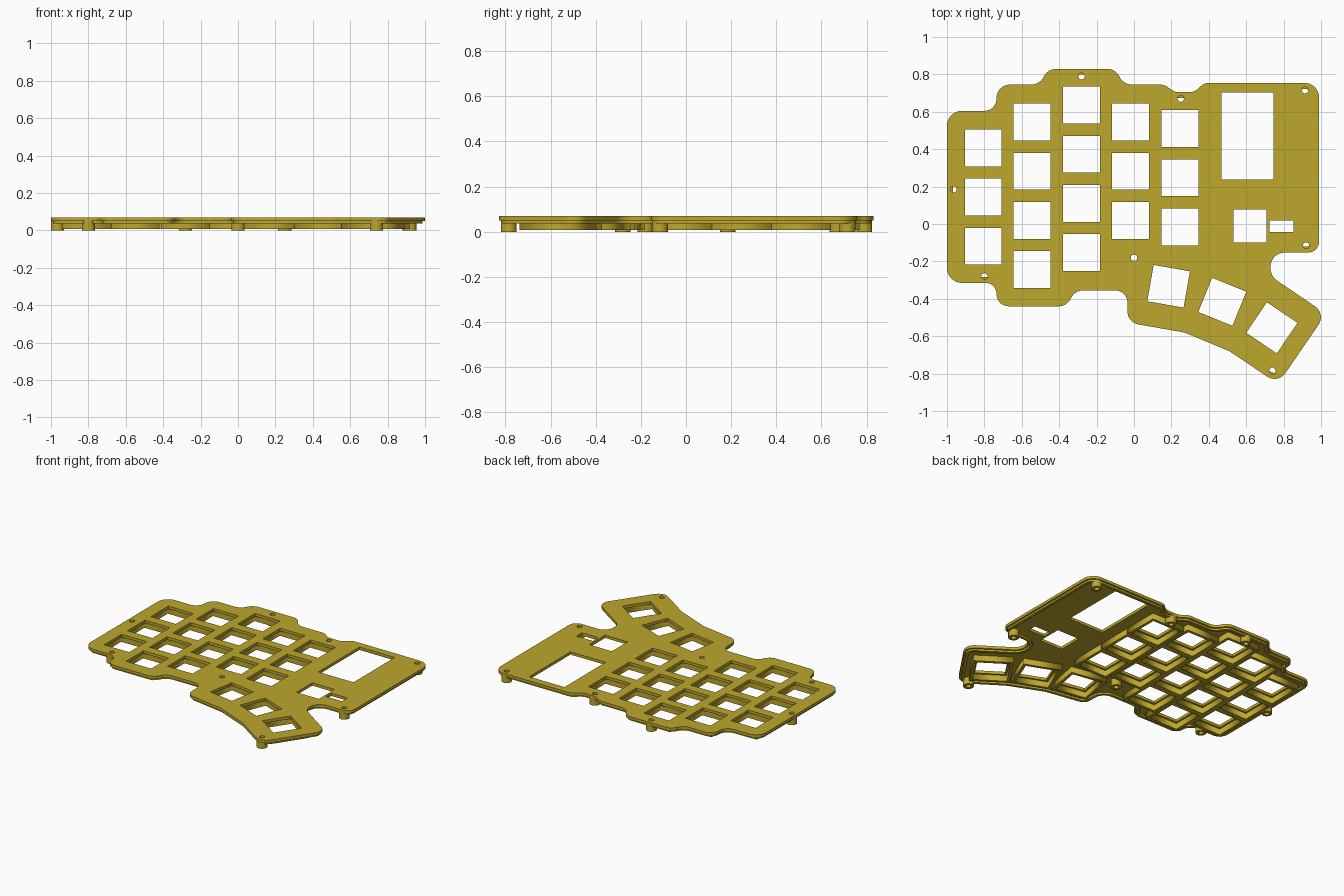
import bpy, math
from mathutils import Vector

if "Cube" in bpy.data.objects:
    bpy.data.objects.remove(bpy.data.objects["Cube"])

mat = bpy.data.materials.new("mustard_yellow")
mat.diffuse_color = (0.515, 0.386, 0.026, 1)
mat.use_nodes = True
mat.node_tree.nodes["Principled BSDF"].inputs["Base Color"].default_value = mat.diffuse_color

PLATE_TOP, PLATE_BASE, LIP_BASE, FRAME_BASE = 0.07, 0.05, 0.037, 0.008


def extrude_loops(name, loops, z0, z1, smooth=False):
    """Solid from an outer loop plus hole loops, filled even-odd."""
    cu = bpy.data.curves.new(name, 'CURVE')
    cu.dimensions = '2D'
    cu.fill_mode = 'BOTH'
    cu.extrude = (z1 - z0) / 2
    for loop in loops:
        sp = cu.splines.new('POLY')
        sp.points.add(len(loop) - 1)
        for p, c in zip(sp.points, loop):
            p.co = (c[0], c[1], 0, 1)
        sp.use_cyclic_u = True
    ob = bpy.data.objects.new(name, cu)
    bpy.context.collection.objects.link(ob)
    ob.location.z = (z0 + z1) / 2
    bpy.ops.object.select_all(action='DESELECT')
    ob.select_set(True)
    bpy.context.view_layer.objects.active = ob
    bpy.ops.object.convert(target='MESH')
    ob = bpy.context.view_layer.objects.active
    ob.data.materials.clear()
    ob.data.materials.append(mat)
    if smooth:
        bpy.ops.object.shade_smooth_by_angle(angle=math.radians(35))
    return ob


def rounded(corners, steps=8):
    """Fillet every (x, y, radius) corner."""
    out, n = [], len(corners)
    for i, (x, y, r) in enumerate(corners):
        p = Vector((x, y))
        a = (Vector(corners[i - 1][:2]) - p).normalized()
        b = (Vector(corners[(i + 1) % n][:2]) - p).normalized()
        half = a.angle(b) / 2
        if r == 0:
            out.append(p)
            continue
        centre = p + (a + b).normalized() * (r / math.sin(half))
        t = r / math.tan(half)
        s, e = p + a * t - centre, p + b * t - centre
        turn = math.atan2(s.x * e.y - s.y * e.x, s.dot(e))
        a0 = math.atan2(s.y, s.x)
        for k in range(steps + 1):
            g = a0 + turn * k / steps
            out.append(centre + Vector((math.cos(g), math.sin(g))) * r)
    return out


def inset(loop, d):
    """Offset a clockwise loop inwards."""
    out, n = [], len(loop)
    for i, p in enumerate(loop):
        t = (loop[(i + 1) % n] - loop[i - 1]).normalized()
        out.append(p + Vector((t.y, -t.x)) * d)
    return out


def rect(cx, cy, w, h, deg=0):
    c, s = math.cos(math.radians(deg)), math.sin(math.radians(deg))
    return [(cx + u * w / 2 * c - v * h / 2 * s, cy + u * w / 2 * s + v * h / 2 * c)
            for u, v in ((-1, -1), (1, -1), (1, 1), (-1, 1))]


def circle(cx, cy, r, n=24):
    return [(cx + r * math.cos(math.tau * k / n), cy + r * math.sin(math.tau * k / n))
            for k in range(n)]


# Stepped outline, clockwise from the left edge: x, y, corner radius
outline = rounded([
    (-1, 0.605, 0.08), (-0.735, 0.605, 0.065), (-0.735, 0.745, 0.07),
    (-0.505, 0.745, 0.075), (-0.46, 0.83, 0.075), (-0.10, 0.83, 0.075),
    (-0.055, 0.745, 0.075), (0.165, 0.745, 0.07), (0.215, 0.705, 0.07),
    (0.325, 0.705, 0.07), (0.375, 0.755, 0.07), (0.99, 0.755, 0.08),
    (0.99, -0.153, 0.06), (0.73, -0.153, 0.075), (0.73, -0.279, 0.08),
    (1.027, -0.48, 0.07), (0.77, -0.855, 0.07), (0.51, -0.68, 0.1),
    (0.27, -0.58, 0.1), (-0.035, -0.527, 0.07), (-0.035, -0.355, 0.065),
    (-0.315, -0.355, 0.07), (-0.36, -0.44, 0.07), (-0.735, -0.44, 0.065),
    (-0.735, -0.315, 0.058), (-1, -0.315, 0.08)])

# Key positions: staggered columns (x, top y, rows) plus fanned thumb keys
PITCH, HOLE = 0.263, 0.197
keys = [(x, y - PITCH * r, 0) for x, y, rows in
        ((-0.806, 0.407, 3), (-0.545, 0.545, 4), (-0.281, 0.636, 4),
         (-0.019, 0.545, 3), (0.246, 0.51, 3)) for r in range(rows)]
keys += [(0.185, -0.333, -10), (0.472, -0.416, -22), (0.737, -0.555, -34)]

posts = [(-0.965, 0.185), (-0.80, -0.28), (-0.28, 0.79), (0.25, 0.67),
         (0.915, 0.715), (0.92, -0.115), (0.74, -0.785), (0.0, -0.18)]

# Top plate with key, module and screw openings
openings = [rect(x, y, HOLE, HOLE, a) for x, y, a in keys]
openings += [rect(0.607, 0.47, 0.278, 0.465), rect(0.62, -0.011, 0.177, 0.177),
             rect(0.788, -0.012, 0.129, 0.062)]
openings += [circle(x, y, 0.017) for x, y in posts]
extrude_loops("top_plate", [outline] + openings, PLATE_BASE, PLATE_TOP, True)

# Shallow lip running round the underside
extrude_loops("rim_lip", [inset(outline, 0.012), inset(outline, 0.032)],
              LIP_BASE, PLATE_BASE, True)

# Deep frame under every key
for i, (x, y, a) in enumerate(keys):
    extrude_loops(f"key_frame_{i + 1}",
                  [rect(x, y, PITCH, PITCH, a), rect(x, y, 0.222, 0.222, a)],
                  FRAME_BASE, PLATE_BASE)

# Hollow screw posts
for i, (x, y) in enumerate(posts):
    extrude_loops(f"screw_post_{i + 1}", [circle(x, y, 0.035), circle(x, y, 0.017)],
                  0, PLATE_BASE, True)
